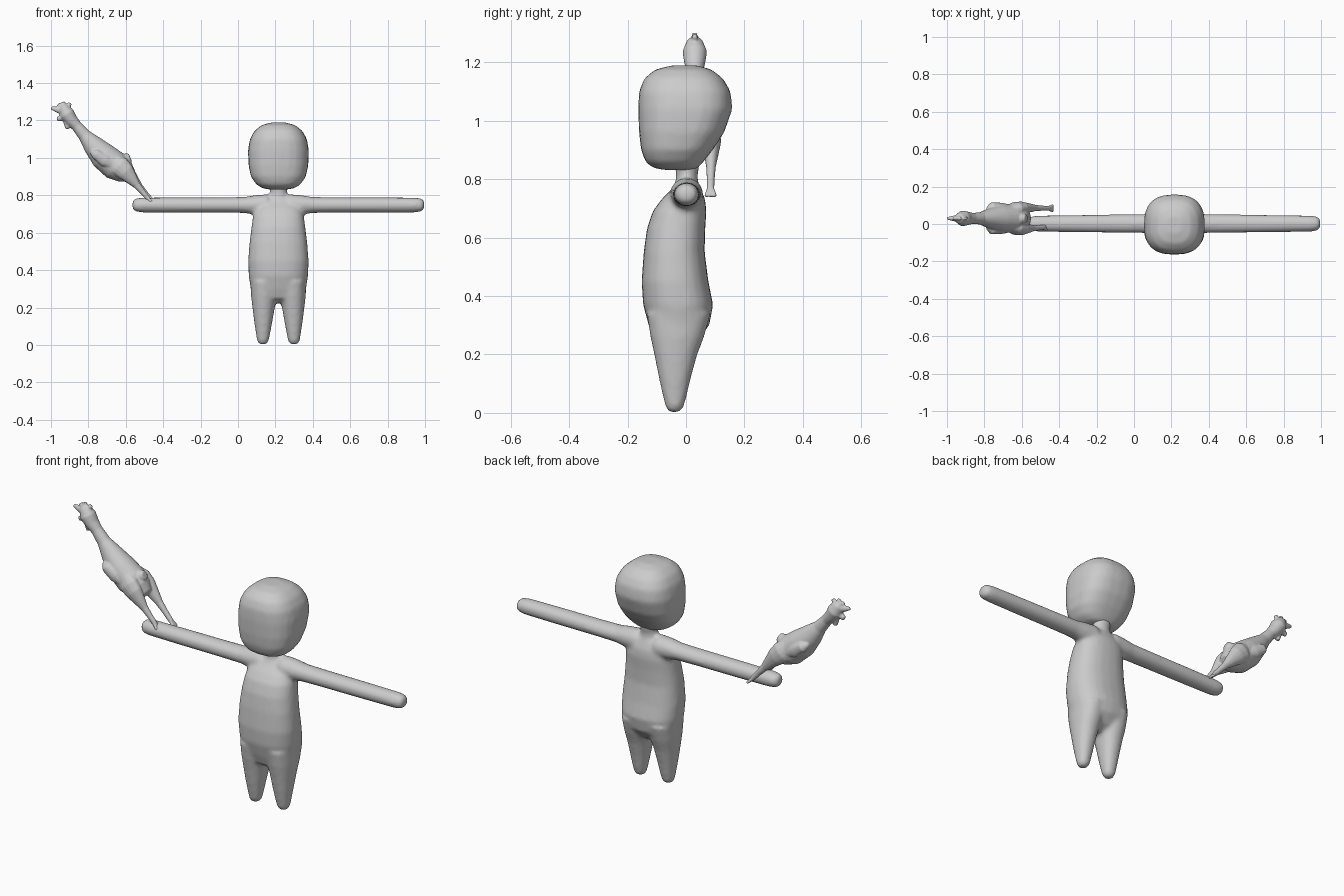
import bpy, bmesh, math
from mathutils import Vector

grey = bpy.data.materials.new("plain grey")
grey.diffuse_color = (0.6, 0.6, 0.6, 1)


def power(c, e):
    return math.copysign(abs(c) ** e, c)


def tube(bm, rings, axis=None, square=2.0, seg=24):
    """Loft closed rings (x, y, z, radius along y, other radius) along a path."""
    centres = [Vector(r[:3]) for r in rings]
    loops = []
    for i, r in enumerate(rings):
        t = axis or (centres[min(i + 1, len(rings) - 1)] - centres[max(i - 1, 0)])
        t = t.normalized()
        u = Vector((0, 1, 0))
        u = (u - t * t.dot(u)).normalized()
        v = t.cross(u)
        loop = []
        for k in range(seg):
            a = 2 * math.pi * k / seg
            loop.append(bm.verts.new(centres[i]
                                     + u * r[3] * power(math.cos(a), 2 / square)
                                     + v * r[4] * power(math.sin(a), 2 / square)))
        loops.append(loop)
    for a, b in zip(loops, loops[1:]):
        for k in range(seg):
            bm.faces.new((a[k], a[(k + 1) % seg], b[(k + 1) % seg], b[k]))
    bm.faces.new(loops[0][::-1])
    bm.faces.new(loops[-1])


def column(bm, cx, rows, square=2.0):
    """Upright loft from rows of (z, half width, front y, back y, x shift)."""
    tube(bm, [(cx + s, (f + b) / 2, z, (b - f) / 2, w) for z, w, f, b, s in rows],
         Vector((0, 0, 1)), square)


def finish(bm, name, voxel=0, smooth=0):
    """Make the object, fusing overlapping shells when a voxel size is given."""
    bmesh.ops.recalc_face_normals(bm, faces=bm.faces)
    me = bpy.data.meshes.new(name)
    bm.to_mesh(me)
    bm.free()
    me.materials.append(grey)
    for p in me.polygons:
        p.use_smooth = True
    ob = bpy.data.objects.new(name, me)
    bpy.context.collection.objects.link(ob)
    if voxel:
        m = ob.modifiers.new("fuse", 'REMESH')
        m.mode = 'VOXEL'
        m.voxel_size = voxel
        m.use_smooth_shade = True
        s = ob.modifiers.new("soften", 'SMOOTH')
        s.factor = 0.5
        s.iterations = smooth
    return ob


CX = 0.216  # middle of the figure

# Head: rounded box, fuller at the upper back
bm = bmesh.new()
column(bm, CX, [
    (0.831, 0.05, -0.07, 0.025, 0), (0.838, 0.085, -0.11, 0.04, 0),
    (0.857, 0.118, -0.138, 0.058, 0), (0.90, 0.147, -0.154, 0.092, 0),
    (0.96, 0.16, -0.161, 0.131, 0), (1.04, 0.163, -0.164, 0.159, 0),
    (1.10, 0.153, -0.161, 0.153, 0), (1.145, 0.128, -0.143, 0.127, 0),
    (1.175, 0.09, -0.106, 0.088, 0), (1.189, 0.04, -0.05, 0.04, 0)], 2.6)
finish(bm, "head", 0.012, 5)

# Body: torso, neck, legs and arms fused into one skin
bm = bmesh.new()
column(bm, CX, [
    (0.225, 0.05, -0.07, 0.0, 0), (0.25, 0.11, -0.11, 0.04, 0),
    (0.30, 0.148, -0.128, 0.08, 0), (0.37, 0.159, -0.147, 0.093, 0),
    (0.45, 0.162, -0.152, 0.077, 0), (0.55, 0.154, -0.145, 0.064, 0),
    (0.63, 0.144, -0.134, 0.066, 0), (0.69, 0.136, -0.114, 0.07, 0),
    (0.73, 0.122, -0.085, 0.066, 0), (0.765, 0.085, -0.05, 0.052, 0),
    (0.79, 0.045, -0.034, 0.04, 0)], 2.4)
column(bm, CX, [(0.74, 0.075, -0.05, 0.05, 0), (0.785, 0.053, -0.037, 0.042, 0),
                (0.815, 0.045, -0.034, 0.04, 0), (0.86, 0.05, -0.04, 0.05, 0)])
for side in (-1, 1):
    column(bm, CX, [
        (0.002, 0.018, -0.058, -0.022, side * 0.083),
        (0.02, 0.031, -0.07, -0.008, side * 0.083),
        (0.06, 0.038, -0.08, 0.003, side * 0.082),
        (0.12, 0.048, -0.093, 0.017, side * 0.081),
        (0.20, 0.060, -0.109, 0.039, side * 0.079),
        (0.26, 0.069, -0.122, 0.062, side * 0.077),
        (0.34, 0.074, -0.135, 0.085, side * 0.076)], 2.2)
    arm = [(0.06, 0.058, 0.058), (0.13, 0.054, 0.052), (0.18, 0.050, 0.043),
           (0.30, 0.049, 0.041), (0.55, 0.046, 0.041), (0.73, 0.043, 0.040),
           (0.765, 0.038, 0.035), (0.78, 0.022, 0.021)]
    tube(bm, [(CX + side * d, 0.002, 0.748, ry, rz) for d, ry, rz in arm])
finish(bm, "body", 0.01, 7)

# Plucked bird standing on the end of one arm
bm = bmesh.new()
Y = 0.03
spine = [(-0.945, 1.283, 0.012, 0.014), (-0.935, 1.27, 0.028, 0.028),
         (-0.915, 1.235, 0.042, 0.041), (-0.89, 1.20, 0.036, 0.034),
         (-0.862, 1.17, 0.029, 0.029), (-0.82, 1.12, 0.033, 0.035),
         (-0.775, 1.068, 0.052, 0.055), (-0.72, 1.01, 0.072, 0.073),
         (-0.655, 0.957, 0.078, 0.078), (-0.605, 0.925, 0.068, 0.062),
         (-0.57, 0.90, 0.04, 0.035)]
tube(bm, [(x, Y, z, ry, r) for x, z, ry, r in spine])
# stubby tail
tube(bm, [(-0.65, Y, 0.965, 0.05, 0.06), (-0.605, Y, 0.99, 0.036, 0.036),
          (-0.576, Y, 1.003, 0.02, 0.022)])
# beak, wattles and comb
tube(bm, [(-0.93, Y, 1.25, 0.022, 0.024), (-0.965, Y, 1.258, 0.015, 0.017),
          (-1.0, Y, 1.267, 0.007, 0.009)], seg=12)
for x, z in ((-0.967, 1.205), (-0.912, 1.155)):
    tube(bm, [(-0.92, Y, 1.225, 0.02, 0.02), ((x - 0.92) / 2, Y, (z + 1.225) / 2, 0.018, 0.018),
              (x, Y, z, 0.011, 0.011)], seg=12)
for x, z in ((-0.962, 1.288), (-0.935, 1.3), (-0.897, 1.293)):
    tube(bm, [(-0.925, Y, 1.25, 0.014, 0.018), (x, Y, z, 0.009, 0.011)], seg=12)
# folded wings, thighs, shanks and toes
for side, foot in ((-1, (-0.482, -0.018, 0.785)), (1, (-0.455, 0.084, 0.765))):
    w = Y + side * 0.062
    tube(bm, [(-0.785, w - side * 0.015, 1.035, 0.01, 0.012), (-0.76, w, 1.02, 0.024, 0.028),
              (-0.71, w, 0.985, 0.022, 0.034), (-0.66, w, 0.955, 0.012, 0.015)], seg=12)
    f = Vector(foot)
    hip = Vector((-0.665, Y + side * 0.045, 0.985))
    knee = Vector((-0.60, Y + side * 0.057, 0.925))
    shin = knee.lerp(f, 0.5)
    tube(bm, [(*hip, 0.026, 0.04), (*hip.lerp(knee, 0.5), 0.038, 0.056),
              (*knee, 0.033, 0.048), (*knee.lerp(f, 0.25), 0.025, 0.034),
              (*shin, 0.017, 0.02), (*knee.lerp(f, 0.75), 0.014, 0.015),
              (*f, 0.013, 0.013)], seg=14)
    for spread in (-0.016, 0.0, 0.016):
        tip = f + Vector((0.022, spread, -0.024))
        tube(bm, [(*f.lerp(knee, 0.06), 0.01, 0.01), (*tip, 0.007, 0.007)], seg=10)
finish(bm, "plucked_bird", 0.0045, 4)
